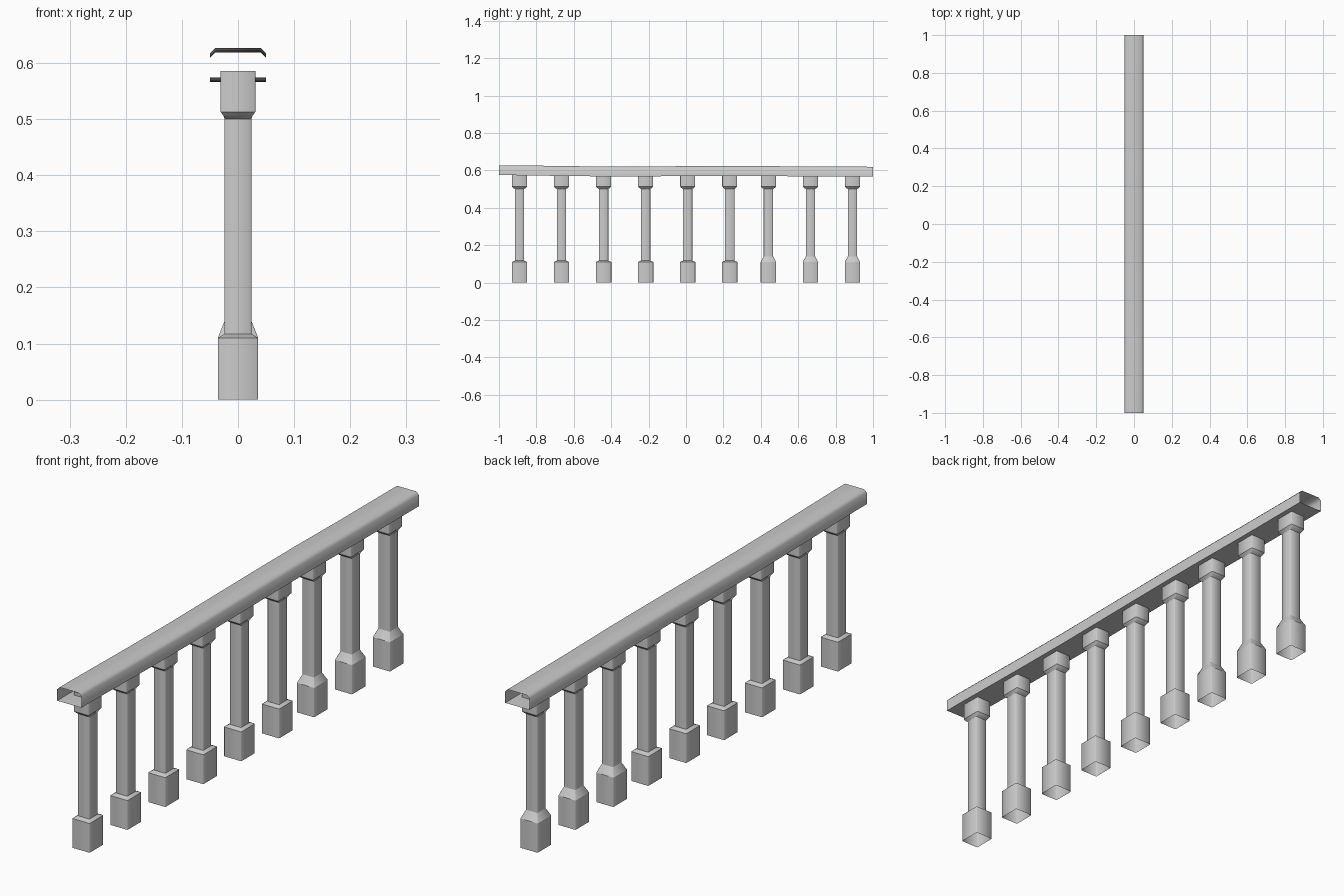
import bpy, bmesh, math

if "Cube" in bpy.data.objects:
    bpy.data.objects.remove(bpy.data.objects["Cube"])

stone = bpy.data.materials.new("grey stone")
stone.use_nodes = True
GREY = (0.6, 0.6, 0.6, 1)
stone.diffuse_color = GREY
stone.node_tree.nodes["Principled BSDF"].inputs["Base Color"].default_value = GREY


def loft(name, rings, cap_last=False, sharp_rings=False):
    """Skin closed rings of points, leaving the ends open unless capped."""
    bm = bmesh.new()
    loops = [[bm.verts.new(p) for p in ring] for ring in rings]
    count = len(loops[0])
    for low, high in zip(loops, loops[1:]):
        for i in range(count):
            j = (i + 1) % count
            bm.faces.new((low[i], low[j], high[j], high[i]))
    if cap_last:
        bm.faces.new(loops[-1])
    bmesh.ops.recalc_face_normals(bm, faces=bm.faces)
    for face in bm.faces:
        face.smooth = True
    if sharp_rings:
        for loop in loops:
            for i in range(count):
                edge = bm.edges.get((loop[i], loop[(i + 1) % count]))
                edge.smooth = False
    mesh = bpy.data.meshes.new(name)
    bm.to_mesh(mesh)
    bm.free()
    mesh.materials.append(stone)
    obj = bpy.data.objects.new(name, mesh)
    bpy.context.collection.objects.link(obj)
    return obj


def eased_rectangle(hx, hy, z, ease=0.002):
    """Rectangle with narrow cut corners."""
    ring = []
    for sx, sy in ((1, 1), (-1, 1), (-1, -1), (1, -1)):
        pair = [(sx * hx, sy * (hy - ease), z), (sx * (hx - ease), sy * hy, z)]
        ring += pair if sx * sy > 0 else pair[::-1]
    return ring


# Balusters: square plinth, shaft and flared capital
def baluster(name, y, shoulder):
    sections = [
        (0.036, 0.041, 0.0), (0.036, 0.041, 0.11),
        (0.024, 0.025, shoulder), (0.024, 0.025, 0.5),
        (0.026, 0.034, 0.506), (0.031, 0.04, 0.513), (0.031, 0.04, 0.586),
    ]
    obj = loft(name, [eased_rectangle(*s) for s in sections], True, True)
    obj.location.y = y


for k in range(9):
    tall = k > 5
    y = 0.89 - (8 - k) * 0.2247 if tall else -0.89 + k * 0.2247
    baluster(f"baluster_{k + 1}", y, 0.14 if tall else 0.117)

# Handrail: hollow, chamfered section with a slight sag along its length
profile = [(0.05, 0.574), (0.05, 0.617), (0.04, 0.627),
           (-0.04, 0.627), (-0.05, 0.617), (-0.05, 0.574)]
sag = [(-1, 0), (-0.93, 0), (-0.6, 0.005), (-0.35, 0.007), (0.15, 0.004),
       (0.4, 0.004), (0.65, 0.007), (1, 0.008)]
rail = loft("handrail", [[(x, y, z - drop) for x, z in profile] for y, drop in sag])

# Keep the underside corners crisp and the top edges soft
bpy.context.view_layer.objects.active = rail
rail.select_set(True)
bpy.ops.object.shade_smooth_by_angle(angle=math.radians(60))
